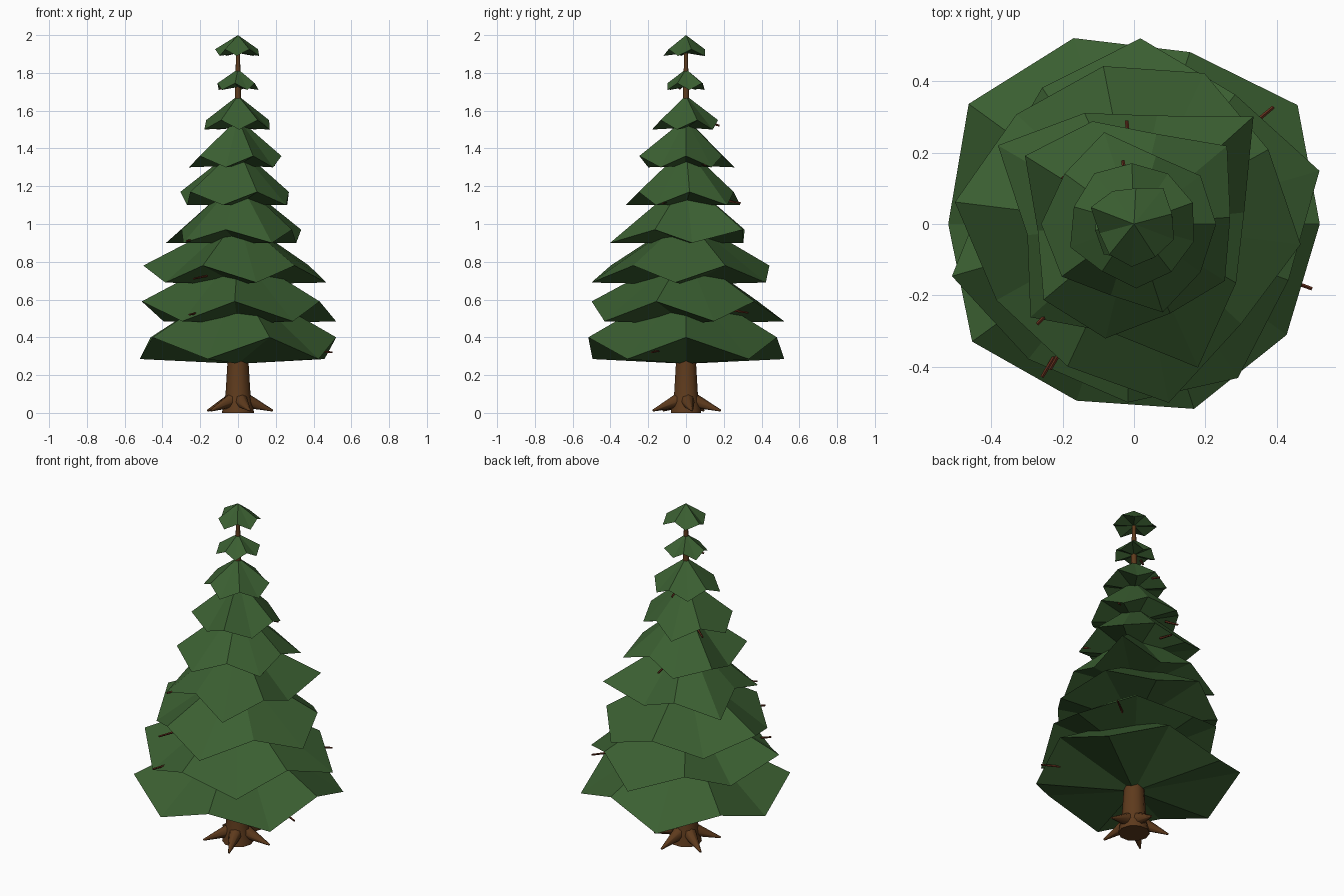
import bpy
import bmesh
from math import cos, sin, radians
from mathutils import Vector

cube = bpy.data.objects.get("Cube")
if cube:
    bpy.data.objects.remove(cube, do_unlink=True)


def material(name, color):
    mat = bpy.data.materials.new(name)
    mat.use_nodes = True
    mat.diffuse_color = (*color, 1)
    mat.node_tree.nodes["Principled BSDF"].inputs["Base Color"].default_value = (*color, 1)
    return mat


NEEDLES = material("needle_green", (0.043, 0.114, 0.031))
BARK = material("bark_brown", (0.112, 0.043, 0.012))
TWIG = material("twig_red_brown", (0.12, 0.028, 0.012))


def polar(radius, degrees, z):
    a = radians(degrees)
    return Vector((radius * cos(a), radius * sin(a), z))


def finish(name, bm, mat, smooth=False):
    bmesh.ops.recalc_face_normals(bm, faces=bm.faces)
    mesh = bpy.data.meshes.new(name)
    bm.to_mesh(mesh)
    bm.free()
    mesh.materials.append(mat)
    obj = bpy.data.objects.new(name, mesh)
    bpy.context.collection.objects.link(obj)
    if smooth:
        bpy.ops.object.select_all(action="DESELECT")
        obj.select_set(True)
        bpy.context.view_layer.objects.active = obj
        bpy.ops.object.shade_smooth_by_angle(angle=radians(62))


def tier(name, radii, turn, low, high, base, apex):
    """Crown layer: a fan whose ten rim points go up and down in turn."""
    bm = bmesh.new()
    top = bm.verts.new((0, 0, apex))
    bottom = bm.verts.new((0, 0, base))
    rim = [bm.verts.new(polar(r, turn + 36 * i, low if i % 2 else high))
           for i, r in enumerate(radii)]
    for i, v in enumerate(rim):
        nxt = rim[(i + 1) % len(rim)]
        bm.faces.new((v, nxt, top))
        bm.faces.new((nxt, v, bottom))
    finish(name, bm, NEEDLES)


def spike(name, start, end, r1, r2, sides, mat):
    """Tapered cone between two points."""
    bm = bmesh.new()
    axis = end - start
    bmesh.ops.create_cone(bm, cap_ends=True, segments=sides, radius1=r1,
                          radius2=r2, depth=axis.length)
    rot = axis.to_track_quat("Z", "Y")
    for v in bm.verts:
        v.co = rot @ v.co + (start + end) / 2
    finish(name, bm, mat, smooth=True)


# Trunk: rings joined along a tapering profile
bm = bmesh.new()
rings = []
for r, z in ((.085, 0), (.08, .03), (.066, .1), (.055, .28), (.035, 1), (.017, 1.66), (.009, 1.95)):
    rings.append([bm.verts.new(polar(r, 36 * i, z)) for i in range(10)])
for a, b in zip(rings, rings[1:]):
    for i in range(10):
        j = (i + 1) % 10
        bm.faces.new((a[i], a[j], b[j], b[i]))
bm.faces.new(rings[0])
bm.faces.new(rings[-1])
finish("trunk", bm, BARK, smooth=True)

# Roots
for n in range(5):
    angle = 10 + 70 * n
    spike(f"root_{n + 1}", polar(.03, angle, .07), polar(.187, angle, .012),
          .042, .005, 8, BARK)

# Crown tiers: turn, low z, high z, base z, apex z, rim radii (high and low in turn)
tiers = (
    (0, .285, .4, .26, .7, (.52, .566, .506, .547, .572, .52, .56, .52, .544, .528)),
    (52, .485, .59, .47, .86, (.46, .52, .46, .42, .53, .48, .5, .52, .46, .54)),
    (29, .69, .78, .68, 1.04, (.43, .466, .45, .45, .505, .44, .44, .51, .41, .47)),
    (42, .9, .97, .9, 1.24, (.45, .31, .34, .44, .3, .39, .31, .44, .33, .31)),
    (4, 1.1, 1.17, 1.1, 1.41, (.27, .34, .26, .31, .36, .27, .33, .33, .27, .3)),
    (0, 1.3, 1.36, 1.31, 1.56, (.23, .23, .2, .27, .24, .26, .25, .21, .26, .23)),
    (20, 1.5, 1.55, 1.51, 1.68, (.175, .17, .17, .18, .175, .19, .16, .18, .17, .175)),
    (45, 1.71, 1.745, 1.725, 1.82, (.12, .1, .1, .115, .11, .12, .1, .11, .1, .11)),
    (15, 1.89, 1.925, 1.905, 2, (.11, .13, .1, .11, .13, .1, .11, .12, .11, .12)),
)
for n, (turn, low, high, base, apex, radii) in enumerate(tiers):
    tier(f"crown_tier_{n + 1}", radii, turn, low, high, base, apex)

# Short twig tips poking out of the rims: angle, reach, height
twigs = ((340, .53, .32), (40, .51, .53), (239, .5, .52), (240, .47, .71), (226, .39, .91),
         (94, .29, 1.11), (334, .28, 1.11), (147, .24, 1.31), (28, .22, 1.31),
         (100, .18, 1.52), (200, .1, 1.715))
for n, (angle, reach, z) in enumerate(twigs):
    spike(f"twig_{n + 1}", polar(reach * .7, angle, z + .015), polar(reach, angle, z),
          .007, .005, 5, TWIG)
